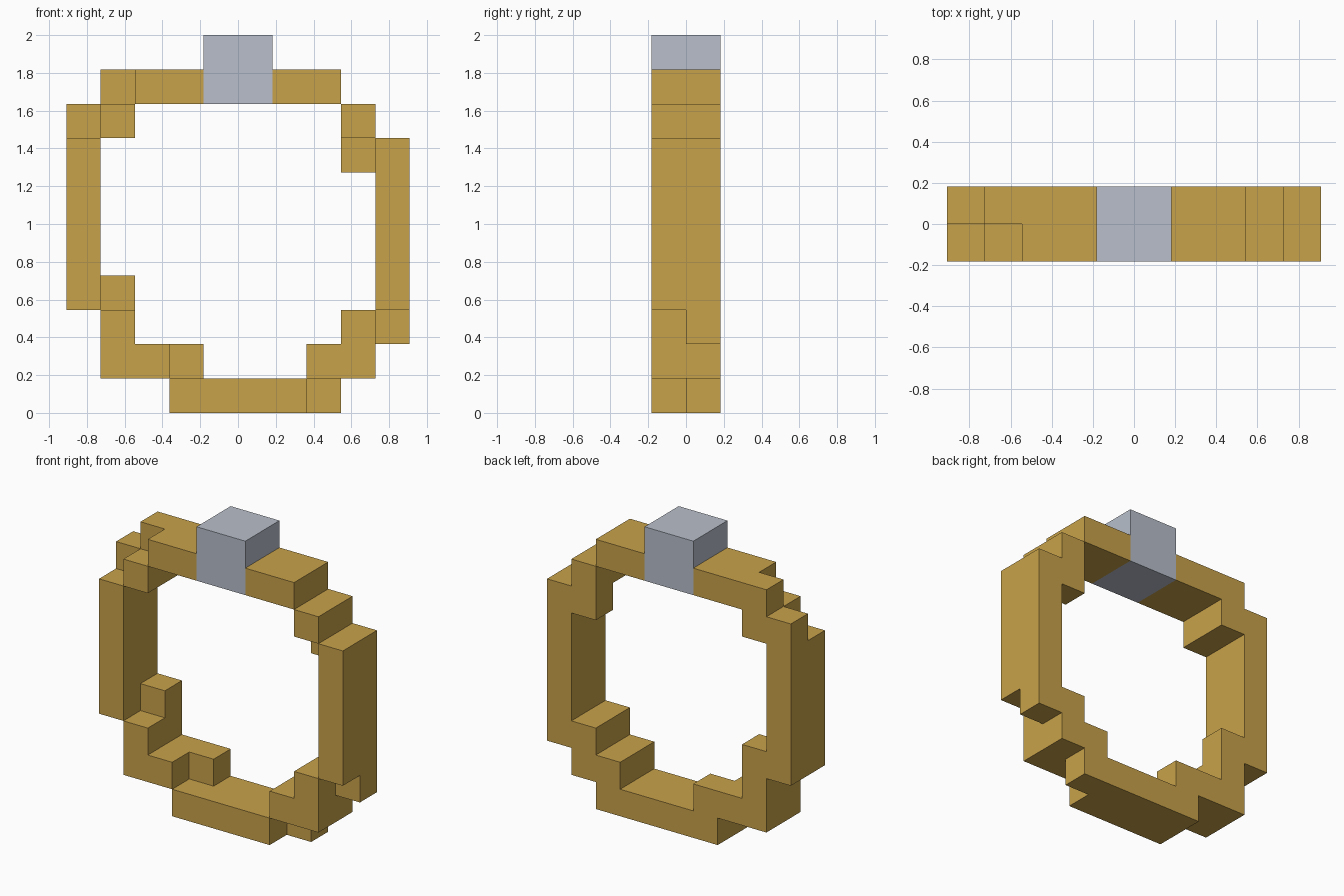
import bpy
import bmesh
from mathutils import Vector

U = 2 / 11  # edge of one block

cube = bpy.data.objects.get("Cube")
if cube:
    bpy.data.objects.remove(cube, do_unlink=True)


def material(name, rgb):
    m = bpy.data.materials.new(name)
    m.use_nodes = True
    m.diffuse_color = (*rgb, 1)
    bsdf = m.node_tree.nodes["Principled BSDF"]
    bsdf.inputs["Base Color"].default_value = (*rgb, 1)
    bsdf.inputs["Roughness"].default_value = 0.6
    return m


def block_object(name, cells, mat, neighbours=()):
    """Skin a set of grid cells, leaving out faces hidden between blocks."""
    filled = set(cells) | set(neighbours)
    bm = bmesh.new()
    for cell in cells:
        for axis in range(3):
            for side in (-1, 1):
                beside = list(cell)
                beside[axis] += side
                if tuple(beside) in filled:
                    continue
                # quad on this side, wound to face outward
                normal, a, b = Vector(), Vector(), Vector()
                normal[axis] = side / 2
                a[(axis + 1) % 3] = 0.5
                b[(axis + 2) % 3] = side / 2
                centre = Vector(cell) + Vector((0.5, 0.5, 0.5)) + normal
                corners = (-a - b, a - b, a + b, b - a)
                bm.faces.new([bm.verts.new((centre + c) * U) for c in corners])
    bmesh.ops.remove_doubles(bm, verts=bm.verts, dist=0.001)
    mesh = bpy.data.meshes.new(name)
    bm.to_mesh(mesh)
    bm.free()
    mesh.materials.append(mat)
    obj = bpy.data.objects.new(name, mesh)
    bpy.context.collection.objects.link(obj)
    return obj


def layer(rows, y):
    """Cells marked # in a drawing whose last row stands on the ground."""
    return {(x - 5, y, z)
            for z, row in enumerate(reversed(rows))
            for x, mark in enumerate(row) if mark == "#"}


# Band: front and back halves, offset from one another at the corners
front_half = layer((
    "..##..##..",
    ".#......#.",
    "#........#",
    "#........#",
    "#........#",
    "#........#",
    "#........#",
    ".#......#.",
    ".##....##.",
    "...####...",
), -1)
back_half = layer((
    ".###..##..",
    "##......#.",
    "#.......##",
    "#........#",
    "#........#",
    "#........#",
    "##.......#",
    ".#......##",
    ".###...##.",
    "...#####..",
), 0)

# Stone: a cube set into the top of the band
stone = {(x, y, z) for x in (-1, 0) for y in (-1, 0) for z in (9, 10)}

gold = material("gold", (0.578, 0.361, 0.069))
silver = material("pale silver", (0.479, 0.521, 0.597))
block_object("ring_band", front_half | back_half, gold, stone)
block_object("ring_stone", stone, silver)
